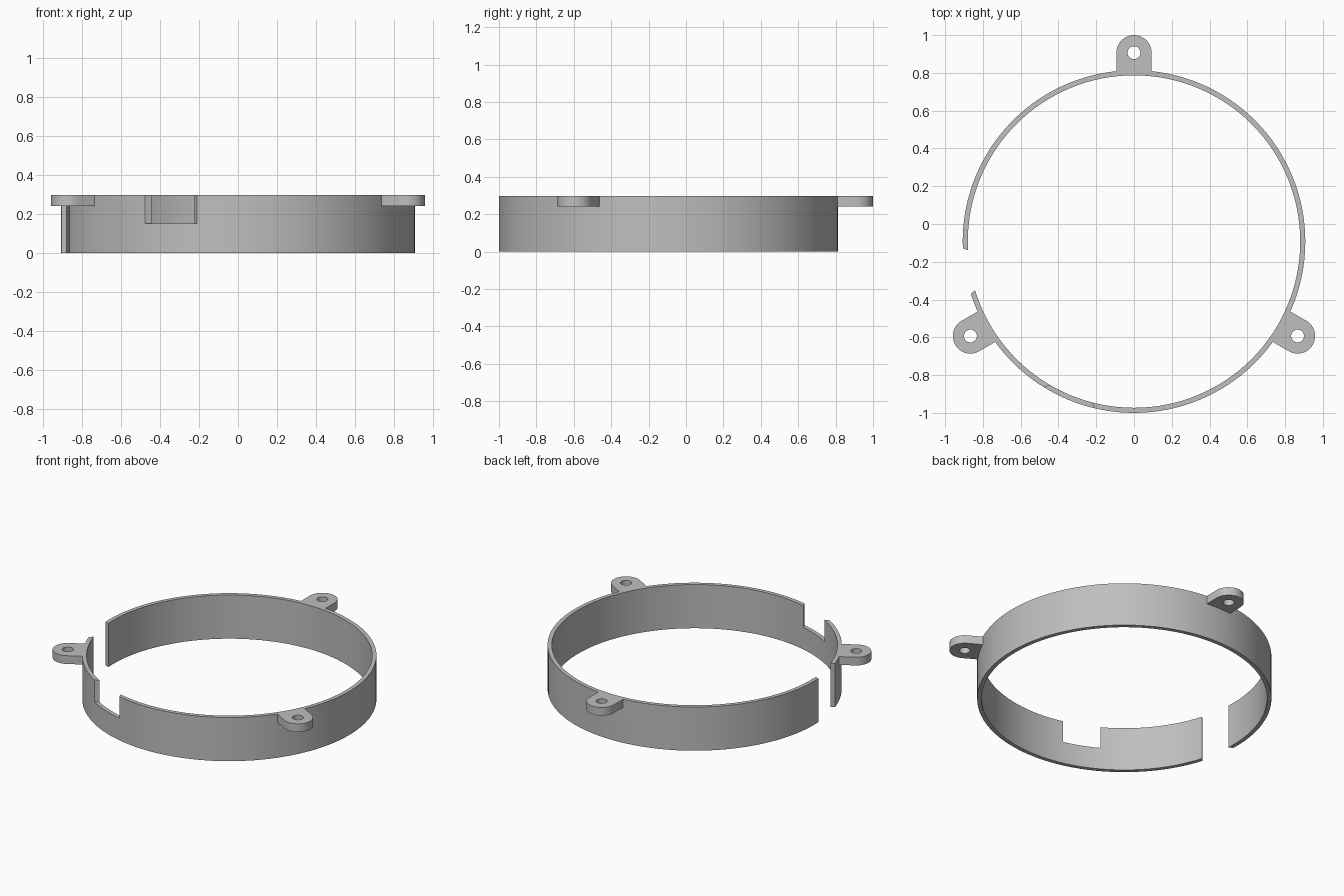
import bpy, bmesh
from math import sin, cos, pi, radians

cube = bpy.data.objects.get("Cube")
if cube:
    bpy.data.objects.remove(cube, do_unlink=True)

CY = -0.093                    # ring centre on y
R_OUT, R_IN, HEIGHT = 0.907, 0.88, 0.297
TAB_DIST, TAB_R, TAB_Z = 1.0, 0.093, 0.241

grey = bpy.data.materials.new("plain grey")
grey.use_nodes = True
colour = (0.52, 0.52, 0.52, 1)
grey.diffuse_color = colour
grey.node_tree.nodes["Principled BSDF"].inputs["Base Color"].default_value = colour


def polar(r, deg):
    a = radians(deg)
    return r * cos(a), CY + r * sin(a)


def arc(cx, cy, r, start, end, n):
    steps = [start + (end - start) * i / n for i in range(n + 1)]
    return [(cx + r * cos(a), cy + r * sin(a)) for a in steps]


def prism(name, outline, z0, z1):
    """Extrude a closed outline from z0 up to z1."""
    bm = bmesh.new()
    face = bm.faces.new([bm.verts.new((x, y, z0)) for x, y in outline])
    top = bmesh.ops.extrude_face_region(bm, geom=[face])["geom"]
    bmesh.ops.translate(bm, vec=(0, 0, z1 - z0),
                        verts=[v for v in top if isinstance(v, bmesh.types.BMVert)])
    bmesh.ops.recalc_face_normals(bm, faces=bm.faces)
    mesh = bpy.data.meshes.new(name)
    bm.to_mesh(mesh)
    bm.free()
    mesh.materials.append(grey)
    obj = bpy.data.objects.new(name, mesh)
    bpy.context.collection.objects.link(obj)
    return obj


def combine(target, tool, operation):
    """Apply a boolean and remove the tool object."""
    mod = target.modifiers.new("combine", "BOOLEAN")
    mod.operation, mod.solver, mod.object = operation, "EXACT", tool
    bpy.ops.object.select_all(action="DESELECT")
    bpy.context.view_layer.objects.active = target
    target.select_set(True)
    bpy.ops.object.modifier_apply(modifier=mod.name)
    bpy.data.objects.remove(tool, do_unlink=True)


def wedge(name, mid, half_in, half_out, z0):
    """Slot cutter through the wall that widens outwards."""
    slope = (half_out - half_in) / (R_OUT - R_IN)
    pts = []
    for r, sides in ((0.85, (-1, 1)), (0.95, (1, -1))):
        half = half_in + slope * (r - R_IN)
        pts += [polar(r, mid + s * half) for s in sides]
    return prism(name, pts, z0, HEIGHT + 0.1)


# Thin round wall
ring = prism("mounting_ring", arc(0, CY, R_OUT, 0, 2 * pi, 128)[:-1], 0, HEIGHT)
combine(ring, prism("bore", arc(0, CY, R_IN, 0, 2 * pi, 128)[:-1], -0.1, HEIGHT + 0.1),
        "DIFFERENCE")

# Full-height gap and shallow notch
combine(ring, wedge("gap", 190, 6.9, 7.7, -0.1), "DIFFERENCE")
combine(ring, wedge("notch", 247.5, 7.7, 9, 0.15), "DIFFERENCE")

# Three rounded screw tabs with holes
for deg in (90, 210, 330):
    a = radians(deg)
    cx, cy = polar(TAB_DIST, deg)
    ix, iy = polar(0.893, deg)
    sx, sy = -sin(a) * TAB_R, cos(a) * TAB_R
    outline = arc(cx, cy, TAB_R, a - pi / 2, a + pi / 2, 24)
    outline += [(ix + sx, iy + sy), (ix - sx, iy - sy)]
    tab = prism("screw_tab", outline, TAB_Z, HEIGHT)
    hole = prism("screw_hole", arc(cx, cy, 0.034, 0, 2 * pi, 32)[:-1], 0.1, HEIGHT + 0.1)
    combine(tab, hole, "DIFFERENCE")
    combine(ring, tab, "UNION")

bpy.ops.object.select_all(action="DESELECT")
ring.select_set(True)
bpy.context.view_layer.objects.active = ring
bpy.ops.object.shade_smooth_by_angle(angle=radians(30))
